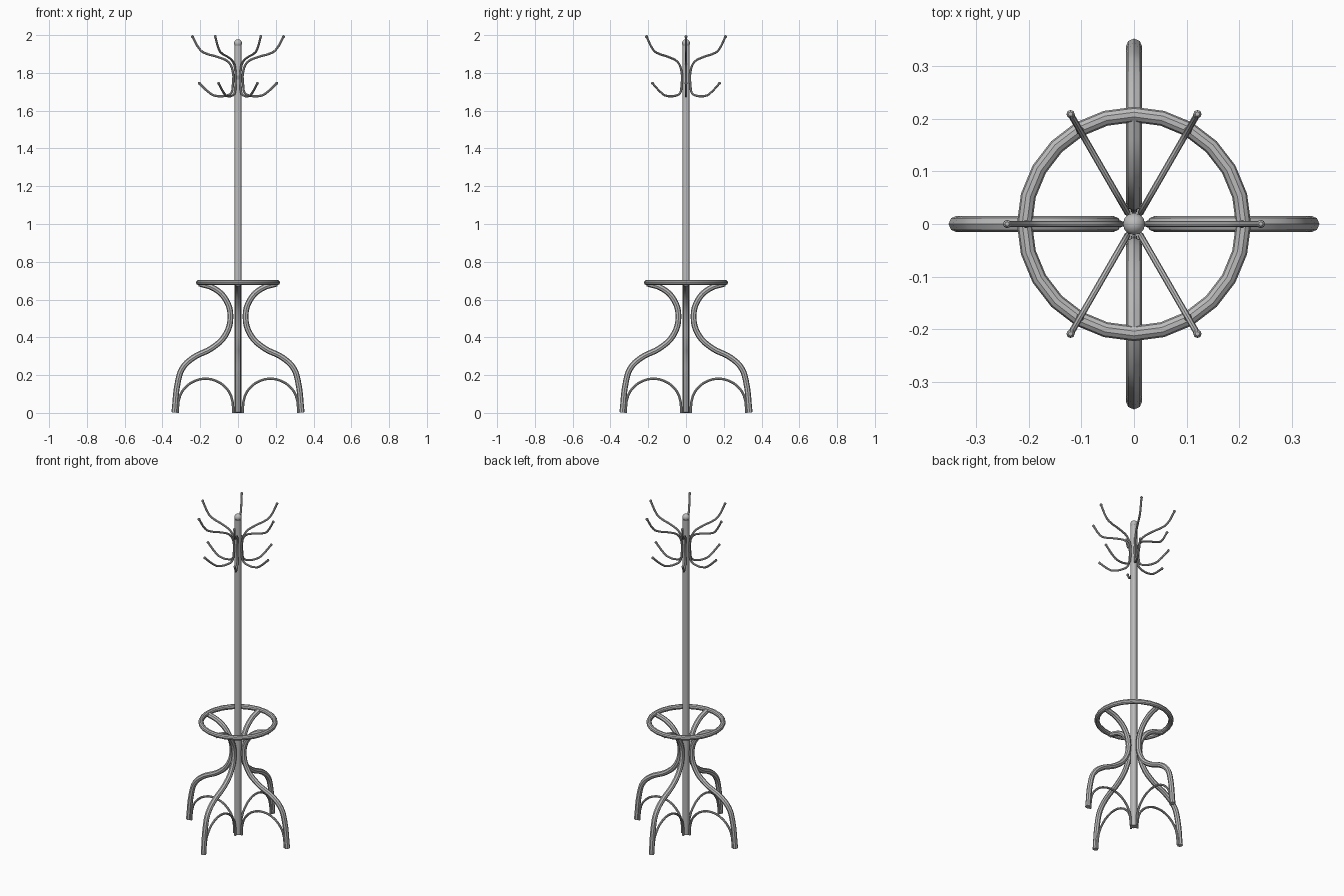
import bpy
from math import pi, cos, sin, radians

cube = bpy.data.objects.get("Cube")
if cube:
    bpy.data.objects.remove(cube, do_unlink=True)

gray = bpy.data.materials.new("warm gray wood")
gray.use_nodes = True
color = (0.5, 0.5, 0.5, 1)
gray.diffuse_color = color
gray.node_tree.nodes["Principled BSDF"].inputs["Base Color"].default_value = color


def finish(ob, name):
    ob.name = name
    ob.data.materials.clear()
    ob.data.materials.append(gray)
    bpy.ops.object.select_all(action='DESELECT')
    ob.select_set(True)
    bpy.context.view_layer.objects.active = ob
    bpy.ops.object.shade_smooth_by_angle(angle=radians(30))
    return ob


def bent_rod(name, profile, radius, angle, steps=4, sides=2):
    """Round rod along a smooth (distance from pole, height) path."""
    curve = bpy.data.curves.new(name, 'CURVE')
    curve.dimensions = '3D'
    curve.bevel_depth = radius
    curve.bevel_resolution = sides
    curve.resolution_u = steps
    curve.use_fill_caps = True
    spline = curve.splines.new('BEZIER')
    spline.bezier_points.add(len(profile) - 1)
    for point, (r, z) in zip(spline.bezier_points, profile):
        point.co = (r * cos(angle), r * sin(angle), z)
        point.handle_left_type = point.handle_right_type = 'AUTO'
    ob = bpy.data.objects.new(name, curve)
    bpy.context.collection.objects.link(ob)
    bpy.ops.object.select_all(action='DESELECT')
    ob.select_set(True)
    bpy.context.view_layer.objects.active = ob
    bpy.ops.object.convert(target='MESH')
    return finish(bpy.context.object, name)


# Central pole and its finial
bpy.ops.mesh.primitive_cylinder_add(vertices=12, radius=0.019, depth=1.945,
                                    location=(0, 0, 0.9725))
finish(bpy.context.object, "pole")
bpy.ops.mesh.primitive_uv_sphere_add(segments=12, ring_count=8, radius=0.021,
                                     location=(0, 0, 1.957))
finish(bpy.context.object, "finial")

# Umbrella ring
bpy.ops.mesh.primitive_torus_add(major_segments=24, minor_segments=10,
                                 major_radius=0.208, minor_radius=0.0145,
                                 location=(0, 0, 0.69))
finish(bpy.context.object, "umbrella_ring")

# Four S-shaped legs with a thin arch between each leg and the pole
leg = [(0.337, 0.002), (0.317, 0.17), (0.295, 0.235), (0.24, 0.29), (0.135, 0.345),
       (0.068, 0.41), (0.04, 0.51), (0.065, 0.6), (0.125, 0.658), (0.205, 0.685)]
arch = [(0.026, 0), (0.026, 0.03)]
arch += [(0.172 - 0.146 * cos(a * pi / 8), 0.035 + 0.146 * sin(a * pi / 8))
         for a in range(1, 8)]
arch += [(0.318, 0.03), (0.32, 0)]
for i, side in enumerate(("left", "back", "right", "front")):
    bent_rod(side + "_leg", leg, 0.0155, i * pi / 2)
    bent_rod(side + "_arch", arch, 0.0065, i * pi / 2, steps=2)

# Six double hooks, each with small round knobs at both tips
hook = [(0.241, 1.992), (0.2, 1.922), (0.18, 1.907), (0.1, 1.882), (0.05, 1.857),
        (0.028, 1.81), (0.028, 1.73), (0.036, 1.693), (0.06, 1.68),
        (0.125, 1.68), (0.145, 1.69), (0.205, 1.745)]
for i in range(6):
    angle = i * pi / 3
    bent_rod(f"hook_{i + 1}", hook, 0.006, angle, steps=3)
    for end, (r, z) in (("upper", hook[0]), ("lower", hook[-1])):
        bpy.ops.mesh.primitive_uv_sphere_add(
            segments=8, ring_count=6, radius=0.008,
            location=(r * cos(angle), r * sin(angle), z))
        finish(bpy.context.object, f"{end}_knob_{i + 1}")
